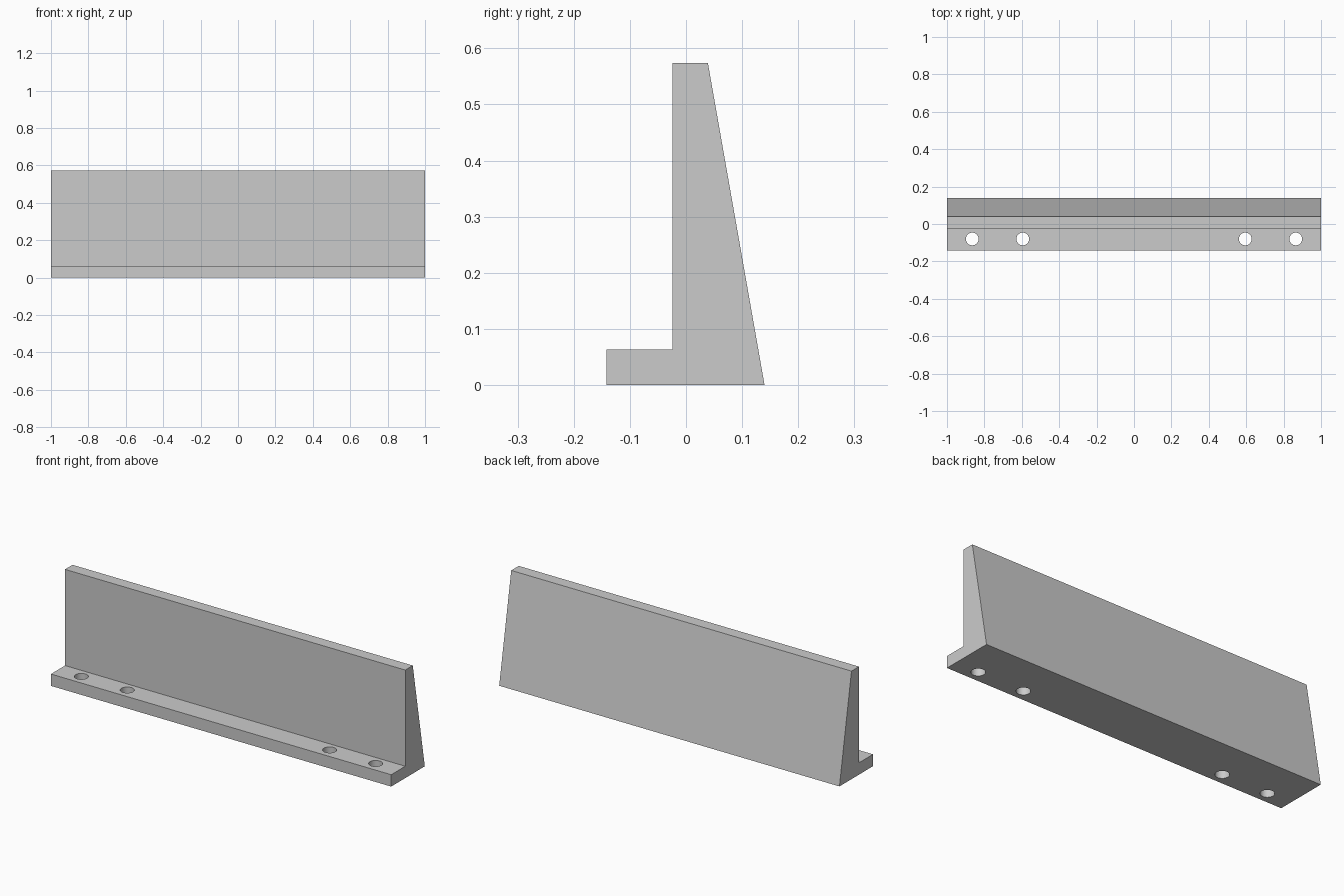
import bpy
import bmesh
from mathutils import Matrix, Vector

cube = bpy.data.objects.get("Cube")
if cube:
    bpy.data.objects.remove(cube, do_unlink=True)

# Single grey finish
grey = bpy.data.materials.new("plain grey")
grey.use_nodes = True
colour = (0.6, 0.6, 0.6, 1)
grey.diffuse_color = colour
grey.node_tree.nodes["Principled BSDF"].inputs["Base Color"].default_value = colour


def make_object(name, bm):
    bmesh.ops.recalc_face_normals(bm, faces=bm.faces)
    mesh = bpy.data.meshes.new(name)
    bm.to_mesh(mesh)
    bm.free()
    mesh.materials.append(grey)
    obj = bpy.data.objects.new(name, mesh)
    bpy.context.collection.objects.link(obj)
    return obj


# Flanged wall: side profile (y, z) extruded along the full length
profile = [(-0.142, 0), (0.14, 0), (0.039, 0.574),
           (-0.024, 0.574), (-0.024, 0.063), (-0.142, 0.063)]
bm = bmesh.new()
side = bm.faces.new([bm.verts.new((-1, y, z)) for y, z in profile])
extruded = bmesh.ops.extrude_face_region(bm, geom=[side], use_keep_orig=True)
moved = [v for v in extruded["geom"] if isinstance(v, bmesh.types.BMVert)]
bmesh.ops.translate(bm, verts=moved, vec=Vector((2, 0, 0)))
bracket = make_object("flanged_wall", bm)

# Bolt holes: mirrored pairs of drills through the flange
bm = bmesh.new()
for x in (0.595, 0.865):
    for sign in (-1, 1):
        bmesh.ops.create_cone(bm, cap_ends=True, segments=48,
                              radius1=0.034, radius2=0.034, depth=0.3,
                              matrix=Matrix.Translation((sign * x, -0.08, 0.03)))
drills = make_object("bolt_hole_cutter", bm)
drills.hide_render = True

# Cut the holes and keep hard edges sharp
bpy.ops.object.select_all(action='DESELECT')
bracket.select_set(True)
bpy.context.view_layer.objects.active = bracket
cut = bracket.modifiers.new("bolt holes", 'BOOLEAN')
cut.operation = 'DIFFERENCE'
cut.solver = 'EXACT'
cut.object = drills
bpy.ops.object.modifier_apply(modifier=cut.name)
bpy.data.objects.remove(drills, do_unlink=True)
bpy.ops.object.shade_smooth_by_angle()
